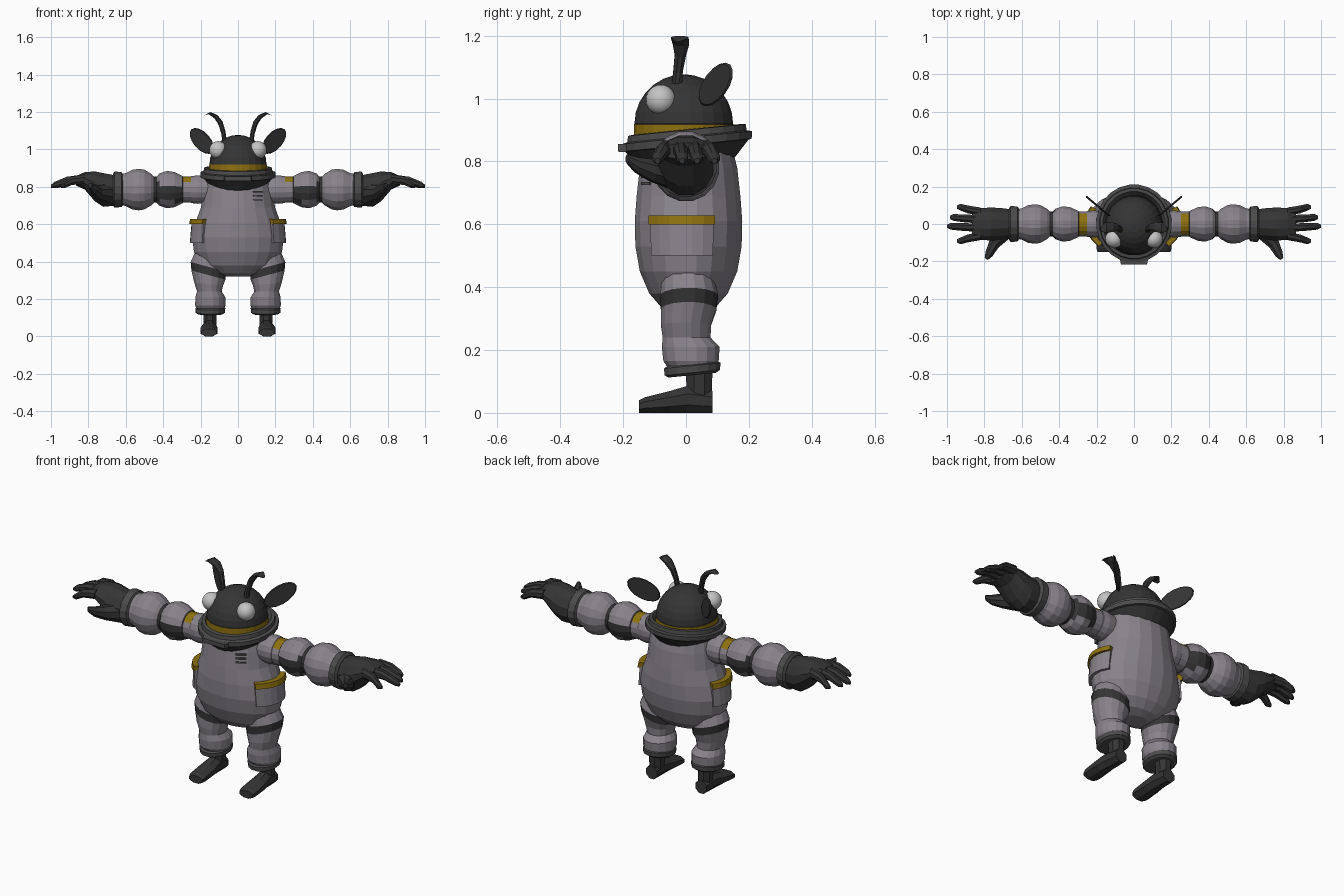
import bpy, bmesh, math
from mathutils import Vector

cube = bpy.data.objects.get("Cube")
if cube:
    bpy.data.objects.remove(cube, do_unlink=True)


def material(name, rgb):
    m = bpy.data.materials.new(name)
    m.use_nodes = True
    m.diffuse_color = (*rgb, 1)
    m.node_tree.nodes["Principled BSDF"].inputs["Base Color"].default_value = (*rgb, 1)
    return m


SUIT = material("suit grey", (0.25, 0.23, 0.26))
DARK = material("charcoal", (0.035, 0.035, 0.035))
TRIM = material("trim grey", (0.07, 0.07, 0.07))
GOLD = material("mustard", (0.27, 0.165, 0.005))
WHITE = material("eye white", (0.55, 0.55, 0.55))
X, Y, Z = Vector((1, 0, 0)), Vector((0, 1, 0)), Vector((0, 0, 1))


def finish(name, bm, mats, mirror=False, smooth=False):
    bmesh.ops.recalc_face_normals(bm, faces=bm.faces)
    mesh = bpy.data.meshes.new(name)
    bm.to_mesh(mesh)
    bm.free()
    for m in mats:
        mesh.materials.append(m)
    ob = bpy.data.objects.new(name, mesh)
    bpy.context.collection.objects.link(ob)
    for p in mesh.polygons:
        p.use_smooth = smooth
    if mirror:
        ob.modifiers.new("Mirror", 'MIRROR').use_mirror_merge = False
    return ob


def loft(name, rows, u, v, mats, n=16, rule=None, mirror=False):
    """Skin elliptical rings; a row is (centre, radius_u, radius_v, optional tilt)."""
    bm = bmesh.new()
    rings = []
    k = 1 / math.cos(math.pi / n)
    for c, ru, rv, *tilt in rows:
        side = u + Z * (tilt[0] if tilt else 0)
        angles = [(i + 0.5) * math.tau / n for i in range(n)]
        rings.append([bm.verts.new(Vector(c) + side * (ru * k * math.cos(a)) + v * (rv * k * math.sin(a)))
                      for a in angles])
    for s, (lo, hi) in enumerate(zip(rings, rings[1:])):
        for i in range(n):
            j = (i + 1) % n
            f = bm.faces.new((lo[i], lo[j], hi[j], hi[i]))
            if rule:
                f.material_index = rule(s, f.calc_center_median())
    bm.faces.new(rings[0])
    bm.faces.new(rings[-1])
    return finish(name, bm, mats, mirror)


def wrap(name, rows, a0, a1, mat, steps=6, depth=0.03, mirror=False):
    """Curved slab hugging the torso; a row is (height, radius_x, radius_y)."""
    bm = bmesh.new()

    def grid(d):
        return [[bm.verts.new(((rx - d) * math.cos(a), 0.008 + (ry - d) * math.sin(a), z))
                 for a in (math.radians(a0 + (a1 - a0) * i / steps) for i in range(steps + 1))]
                for z, rx, ry in rows]
    outer, inner = grid(0), grid(depth)
    for g in (outer, inner):
        for lo, hi in zip(g, g[1:]):
            for i in range(steps):
                bm.faces.new((lo[i], lo[i + 1], hi[i + 1], hi[i]))
    for r in (0, -1):
        for i in range(steps):
            bm.faces.new((outer[r][i], outer[r][i + 1], inner[r][i + 1], inner[r][i]))
        for q in range(len(rows) - 1):
            bm.faces.new((outer[q][r], outer[q + 1][r], inner[q + 1][r], inner[q][r]))
    return finish(name, bm, [mat], mirror)


# Torso
torso = [(.32, .06, .05), (.34, .14, .09), (.38, .2, .125), (.45, .235, .155), (.53, .245, .169),
         (.61, .227, .171), (.69, .198, .165), (.78, .186, .155), (.86, .175, .135)]
loft("torso", [((0, .008, z), a, b) for z, a, b in torso], X, Y, [SUIT], n=20)

# Side pockets with a mustard hem, and small chest stripes
wrap("pocket", [(.5, .258, .178), (.605, .249, .182)], -42, 26, SUIT, mirror=True)
wrap("pocket_hem", [(.6, .262, .186), (.628, .256, .186)], -43, 27, GOLD, mirror=True)
for i in range(3):
    z = .725 + i * .022
    wrap("chest_stripe", [(z, .199, .167), (z + .009, .197, .166)], -65, -48, TRIM, 2, .009)

# Legs with a slanted dark thigh band
legs = [((.145, .005, .44), .08, .08, .27), ((.158, .01, .372), .095, .092, .27),
        ((.158, .008, .328), .091, .088, .27), ((.157, 0, .28), .077, .08, .1),
        ((.153, .002, .24), .066, .076), ((.148, .015, .21), .08, .092),
        ((.148, .016, .165), .081, .088), ((.148, .02, .14), .07, .075)]
loft("leg", legs, X, Y, [SUIT, DARK], rule=lambda s, c: int(s == 1), mirror=True)
loft("leg_cuff", [((.148, .02, .12), .066, .075), ((.148, .02, .128), .078, .088),
                  ((.148, .02, .15), .08, .09), ((.148, .02, .157), .07, .08)],
     X, Y + Z * .1, [TRIM], mirror=True)

# Boots
loft("ankle", [((.15, .042, .05), .034, .04), ((.15, .042, .13), .036, .042)], X, Y, [DARK], n=8, mirror=True)
loft("foot", [((.155, -.15, .02), .04, .02), ((.155, -.13, .025), .046, .025), ((.155, -.05, .035), .044, .035),
              ((.153, .005, .043), .038, .043), ((.152, .085, .035), .034, .035)],
     X, Z, [DARK], n=8, mirror=True)

# Padded sleeves: dark joint and panels, mustard shoulder patch
sleeve = [(.16, .07), (.215, .076), (.25, .072), (.252, .07), (.295, .07), (.3, .075), (.34, .094),
          (.38, .1), (.42, .086), (.435, .07), (.45, .07), (.465, .085), (.5, .106), (.53, .111),
          (.565, .106), (.6, .088), (.64, .08)]


def sleeve_rule(s, c):
    if s == 3:
        return 2 if c.z > .825 else 0
    panel = 4 <= s <= 8 and .725 < c.z < .815
    return int(s in (4, 9) or panel)


loft("sleeve", [((x, 0, .785), r * .95, r) for x, r in sleeve], Y, Z, [SUIT, DARK, GOLD],
     rule=sleeve_rule, mirror=True)
loft("glove_cuff", [((x, 0, .785), r, r) for x, r in ((.615, .08), (.622, .093), (.66, .097), (.668, .085))],
     Y, Z, [TRIM], mirror=True)

# Gloves
loft("palm", [((.65, 0, .78), .078, .08), ((.72, 0, .783), .086, .09), ((.765, 0, .802), .088, .08),
              ((.82, 0, .832), .085, .046), ((.865, 0, .832), .076, .026)], Y, Z, [DARK], n=12, mirror=True)
for name, y0, tip_x, tip_y in (("little", .066, .947, .09), ("ring", .025, .985, .035),
                               ("middle", -.02, 1, -.012), ("index", -.064, .947, -.09)):
    mid = (tip_x + .83) / 2
    loft(name + "_finger", [((.82, y0, .84), .022, .026), ((mid, (y0 + tip_y) / 2, .832), .021, .022),
                            ((tip_x - .02, tip_y, .81), .018, .017), ((tip_x, tip_y, .802), .008, .008)],
         Y, Z, [DARK], n=8, mirror=True)
loft("thumb", [((.7, -.05, .765), .045, .05), ((.75, -.11, .772), .03, .035), ((.775, -.16, .79), .022, .024),
               ((.79, -.187, .808), .01, .014)], Vector((.84, .54, 0)), Z, [DARK], n=8, mirror=True)

# Tilted neck collar with a dark underside, and its front clasp
collar = [(.795, .15), (.85, .196), (.852, .206), (.876, .207), (.88, .19), (.9, .187), (.902, .17), (.87, .15)]
loft("collar", [((0, .003, z), r * .97, r) for z, r in collar], X, Y + Z * .1, [DARK, TRIM], n=24,
     rule=lambda s, c: int(s > 0))
loft("collar_clasp", [((0, -.217, .843), .07, .012), ((0, -.19, .843), .075, .013)], X, Z, [TRIM], n=4)

# Domed head with mustard band
dome = [(.92 + .157 * math.sin(math.radians(a)), .157 * math.cos(math.radians(a)))
        for a in (0, 13, 26, 39, 52, 65, 77, 87)]
loft("head", [((0, -.007, z), r * .97, r) for z, r in [(.85, .155), (.885, .159), (.918, .159)] + dome],
     X, Y, [DARK, GOLD], n=24, rule=lambda s, c: int(s < 2))

# Eyes
bm = bmesh.new()
bmesh.ops.create_uvsphere(bm, u_segments=20, v_segments=12, radius=.048)
bmesh.ops.translate(bm, verts=bm.verts, vec=(.106, -.08, .996))
finish("eye", bm, [WHITE], mirror=True, smooth=True)

# Flat paddle ears, fanned out and back
out = Vector((.77, .64, 0))
tilt = math.radians(35)
long_axis = out * math.cos(tilt) + Z * math.sin(tilt)
wide_axis = Z * math.cos(tilt) - out * math.sin(tilt)
normal = long_axis.cross(wide_axis)
middle = Vector((.193, .095, 1.045))
loft("ear", [(middle + normal * d, .095 * s, .05 * s) for d, s in ((-.005, .93), (0, 1), (.005, .93))],
     long_axis, wide_axis, [DARK], mirror=True)

# Curled antennae
loft("antenna", [((.07, -.03, 1.03), .017, .015), ((.078, -.025, 1.09), .015, .014),
                 ((.093, -.018, 1.14), .018, .014), ((.118, -.016, 1.175), .026, .012),
                 ((.152, -.02, 1.194), .028, .008), ((.175, -.026, 1.185), .012, .005)],
     Y, Vector((.75, 0, -.65)), [DARK], n=8, mirror=True)
